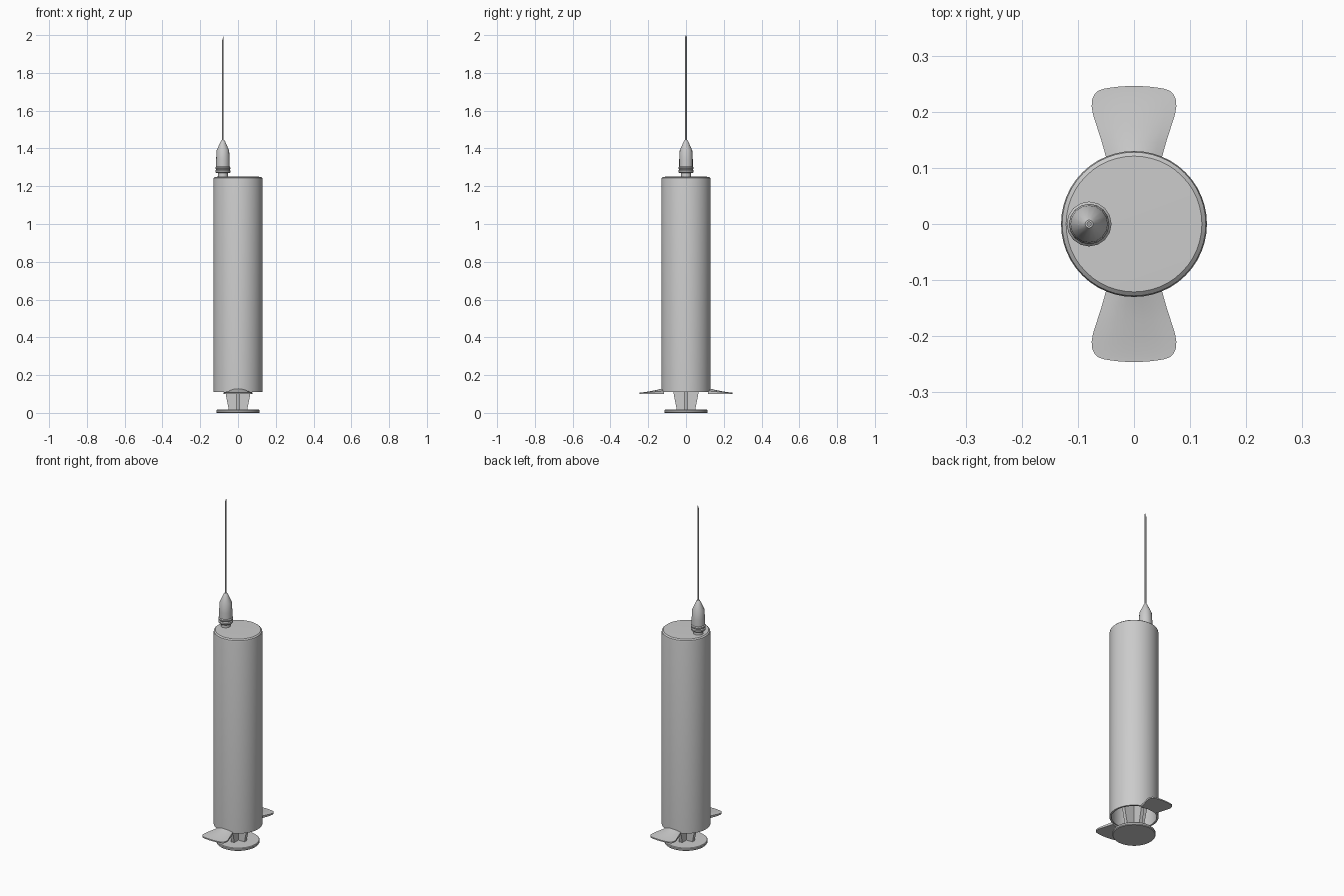
import bpy, bmesh, math

if "Cube" in bpy.data.objects:
    bpy.data.objects.remove(bpy.data.objects["Cube"])


def finish(name, bm, angle=35):
    bmesh.ops.recalc_face_normals(bm, faces=bm.faces)
    me = bpy.data.meshes.new(name)
    bm.to_mesh(me)
    bm.free()
    ob = bpy.data.objects.new(name, me)
    bpy.context.collection.objects.link(ob)
    bpy.ops.object.select_all(action='DESELECT')
    ob.select_set(True)
    bpy.context.view_layer.objects.active = ob
    bpy.ops.object.shade_smooth_by_angle(angle=math.radians(angle))
    return ob


def lathe(name, profile, cx=0.0, sides=48, angle=35):
    """Revolve (radius, z) points about a vertical axis at x = cx."""
    bm = bmesh.new()
    rings = []
    for r, z in profile:
        if r == 0:
            rings.append([bm.verts.new((cx, 0, z))] * sides)
        else:
            rings.append([bm.verts.new((cx + r * math.cos(2 * math.pi * i / sides),
                                        r * math.sin(2 * math.pi * i / sides), z))
                          for i in range(sides)])
    for a, b in zip(rings, rings[1:]):
        for i in range(sides):
            j = (i + 1) % sides
            bm.faces.new(list(dict.fromkeys((a[i], a[j], b[j], b[i]))))
    return finish(name, bm, angle)


# Hollow barrel, open at the bottom
lathe("barrel", [(0, 1.225), (0.12, 1.225), (0.12, 0.11), (0.13, 0.11),
                 (0.13, 1.235), (0.128, 1.244), (0.121, 1.25), (0, 1.252)])

# Off-centre nozzle and needle hub
NX = -0.08
lathe("nozzle", [(0, 1.24), (0.027, 1.24), (0.025, 1.29), (0, 1.29)], NX, 24)
lathe("needle_hub", [(0, 1.27), (0.036, 1.27), (0.04, 1.275), (0.04, 1.283),
                     (0.036, 1.288), (0.04, 1.293), (0.04, 1.299), (0.036, 1.304),
                     (0.036, 1.34), (0.033, 1.39), (0.012, 1.437), (0.007, 1.445),
                     (0, 1.445)], NX, 16, 28)

# Needle with slanted tip
needle = lathe("needle", [(0, 1.43), (0.0045, 1.43), (0.0045, 1.985), (0, 1.985)], NX, 12)
for v in needle.data.vertices:
    if v.co.z > 1.9:
        v.co.z += (v.co.x - NX) / 0.0045 * 0.015

# Plunger: thumb disc, cross-shaped rod, stopper
lathe("thumb_disc", [(0, 0), (0.112, 0), (0.115, 0.004), (0.115, 0.013),
                     (0.112, 0.017), (0, 0.018)])
lathe("plunger_stopper", [(0, 1.12), (0.119, 1.12), (0.119, 1.2), (0, 1.22)])


def rib(name, along_y):
    outline = [(0.048, 0.012), (0.067, 0.11), (0.1, 0.28), (0.1, 1.13)]
    outline += [(-w, z) for w, z in reversed(outline)]
    bm = bmesh.new()
    front = []
    for side in (-0.01, 0.01):
        ring = [bm.verts.new((side, w, z) if along_y else (w, side, z)) for w, z in outline]
        bm.faces.new(ring)
        front.append(ring)
    n = len(outline)
    for i in range(n):
        j = (i + 1) % n
        bm.faces.new((front[0][i], front[0][j], front[1][j], front[1][i]))
    finish(name, bm)


rib("plunger_rib_x", False)
rib("plunger_rib_y", True)


# Finger grips: flared, tapering and slightly domed wings
def finger_grip(name, sign):
    rows = [(0.12, 0.049), (0.145, 0.057), (0.17, 0.065), (0.195, 0.073), (0.21, 0.0755),
            (0.222, 0.0745), (0.232, 0.070), (0.238, 0.063), (0.241, 0.054)]
    cols = [-1 + i / 4 for i in range(9)]
    bm = bmesh.new()
    top, bottom = [], []
    for k, (y, hw) in enumerate(rows):
        t = k and (y - 0.12) / 0.121
        tr, br = [], []
        for u in cols:
            x = u * hw
            yy = math.sqrt(0.126 ** 2 - x * x) if k == 0 else y + 0.005 * t * (1 - u * u)
            z = 0.107 + 0.022 * (1 - t) ** 1.3 * (1 - 0.6 * u * u)
            tr.append(bm.verts.new((x, sign * yy, z)))
            br.append(bm.verts.new((x, sign * yy, 0.1)))
        top.append(tr)
        bottom.append(br)
    m, n = len(rows), len(cols)
    for g in (top, bottom):
        for a in range(m - 1):
            for b in range(n - 1):
                bm.faces.new((g[a][b], g[a + 1][b], g[a + 1][b + 1], g[a][b + 1]))
    border = ([(0, b) for b in range(n)] + [(a, n - 1) for a in range(1, m)]
              + [(m - 1, b) for b in range(n - 2, -1, -1)] + [(a, 0) for a in range(m - 2, 0, -1)])
    for (a, b), (c, d) in zip(border, border[1:] + border[:1]):
        bm.faces.new((top[a][b], top[c][d], bottom[c][d], bottom[a][b]))
    finish(name, bm)


finger_grip("finger_grip_front", -1)
finger_grip("finger_grip_back", 1)
